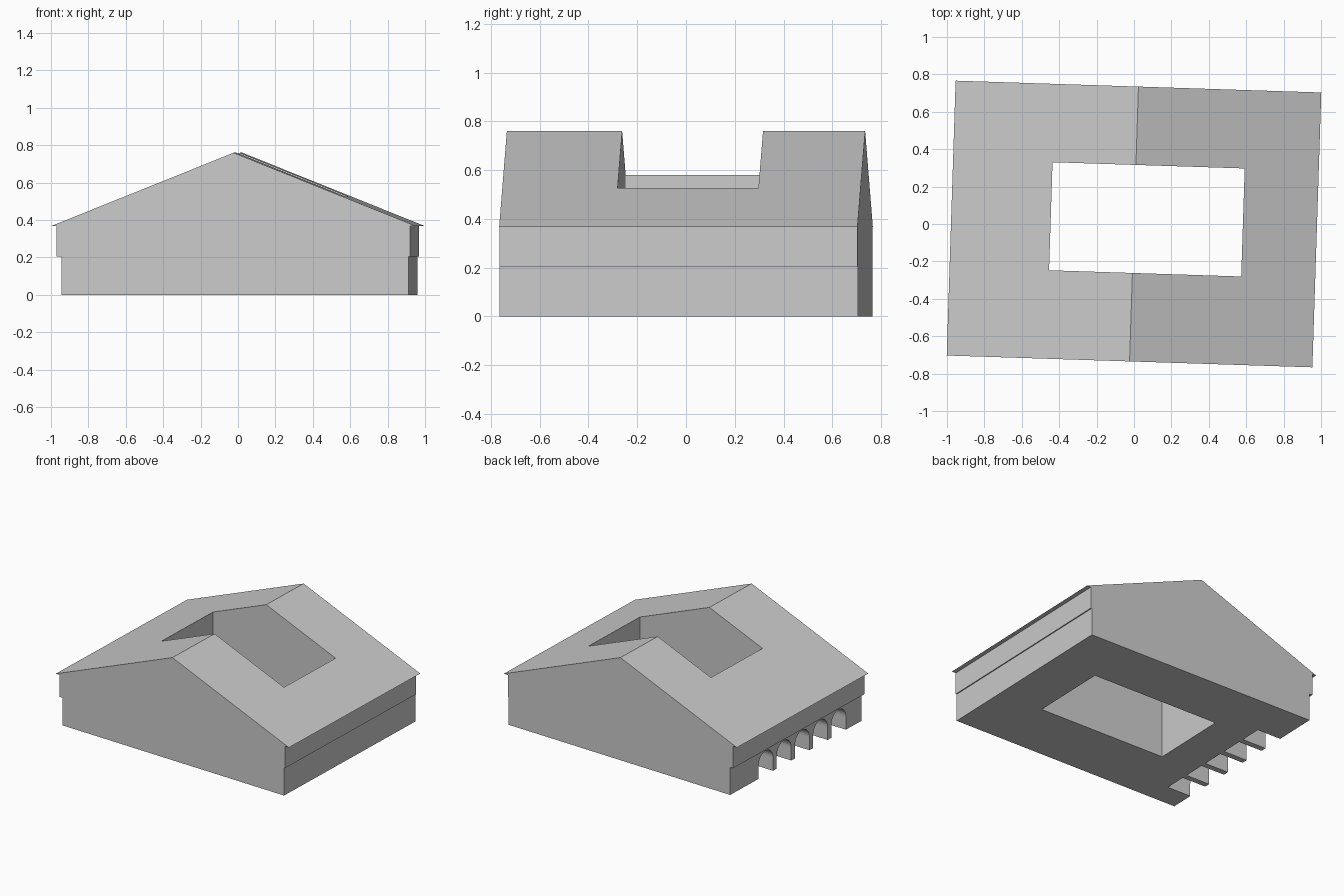
import bpy, bmesh, math
from mathutils import Vector

cube = bpy.data.objects.get("Cube")
if cube:
    bpy.data.objects.remove(cube, do_unlink=True)

TURN = math.radians(-1.85)      # the whole building is slightly turned
HALF_DEPTH = 0.735

grey = bpy.data.materials.new("plain_grey")
grey.use_nodes = True
colour = (0.6, 0.6, 0.6, 1)
grey.diffuse_color = colour
grey.node_tree.nodes["Principled BSDF"].inputs["Base Color"].default_value = colour


def extrude(name, outlines, direction):
    """Make a solid from one or more outlines pushed along a direction."""
    bm = bmesh.new()
    for outline in outlines:
        face = bm.faces.new([bm.verts.new(p) for p in outline])
        result = bmesh.ops.extrude_face_region(bm, geom=[face])
        moved = [g for g in result["geom"] if isinstance(g, bmesh.types.BMVert)]
        bmesh.ops.translate(bm, verts=moved, vec=Vector(direction))
    bmesh.ops.recalc_face_normals(bm, faces=bm.faces)
    mesh = bpy.data.meshes.new(name)
    bm.to_mesh(mesh)
    bm.free()
    mesh.materials.append(grey)
    obj = bpy.data.objects.new(name, mesh)
    obj.rotation_euler.z = TURN
    bpy.context.collection.objects.link(obj)
    return obj


def cut(target, cutter):
    cutter.hide_render = True
    cutter.display_type = 'WIRE'
    cutter.hide_set(True)
    mod = target.modifiers.new(cutter.name, 'BOOLEAN')
    mod.operation = 'DIFFERENCE'
    mod.solver = 'EXACT'
    mod.object = cutter


# Gabled hall: stepped side walls under a roof with sharp overhanging eaves
STEP, EAVE, RIDGE = 0.205, 0.367, 0.76
profile = [(-0.921, 0), (0.937, 0), (0.937, STEP), (0.945, STEP),
           (0.945, EAVE), (0.978, EAVE), (0, RIDGE), (-0.978, EAVE),
           (-0.946, EAVE), (-0.946, STEP), (-0.921, STEP)]
hall = extrude("gabled_hall", [[(x, -HALF_DEPTH, z) for x, z in profile]],
               (0, 2 * HALF_DEPTH, 0))

# Open courtyard through roof and floor
x0, x1, y0, y1 = -0.446, 0.582, -0.262, 0.316
court = extrude("courtyard_cutter",
                [[(x0, y0, -0.2), (x1, y0, -0.2), (x1, y1, -0.2), (x0, y1, -0.2)]],
                (0, 0, 1.2))
cut(hall, court)

# Row of five arched recesses along one side
RADIUS, SPRING, PITCH, MIDDLE = 0.081, 0.098, 0.204, -0.072
arches = []
for i in range(-2, 3):
    y = MIDDLE + i * PITCH
    curve = [(y + RADIUS * math.cos(a), SPRING + RADIUS * math.sin(a))
             for a in (math.pi * k / 16 for k in range(17))]
    outline = [(y + RADIUS, -0.1)] + curve + [(y - RADIUS, -0.1)]
    arches.append([(-1.1, py, pz) for py, pz in outline])
cut(hall, extrude("arch_cutter", arches, (0.37, 0, 0)))
